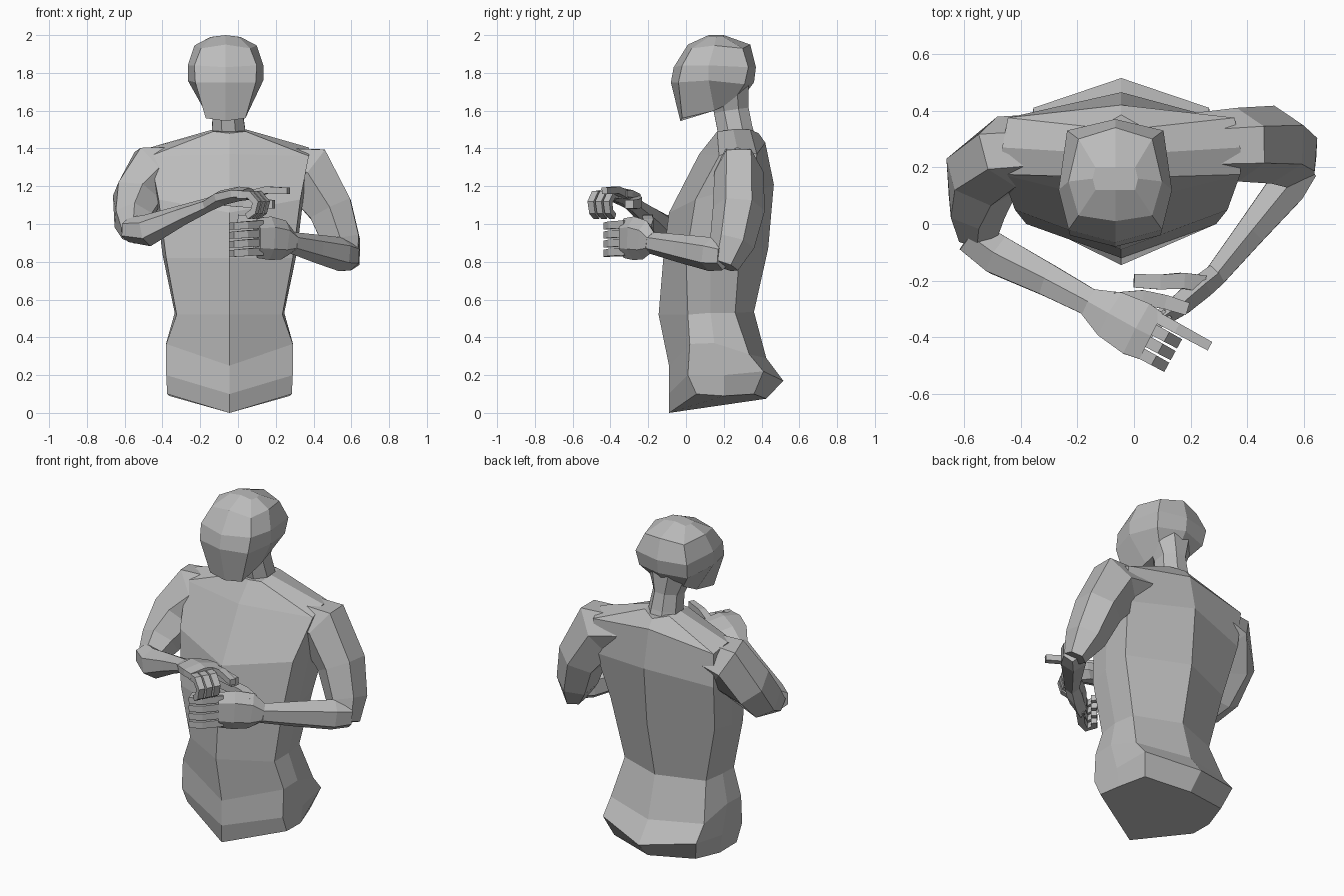
import bpy
import bmesh
from math import cos, sin, pi
from mathutils import Vector

default = bpy.data.objects.get("Cube")
if default:
    bpy.data.objects.remove(default, do_unlink=True)

clay = bpy.data.materials.new("plain grey")
clay.use_nodes = True
grey = (0.5, 0.5, 0.5, 1)
clay.diffuse_color = grey
clay.node_tree.nodes["Principled BSDF"].inputs["Base Color"].default_value = grey


def loft(name, rings):
    """Bridge rings that have equal point counts, and close both ends."""
    bm = bmesh.new()
    loops = [[bm.verts.new(point) for point in ring] for ring in rings]
    count = len(loops[0])
    for low, high in zip(loops, loops[1:]):
        for i in range(count):
            j = (i + 1) % count
            bm.faces.new((low[i], low[j], high[j], high[i]))
    bm.faces.new(loops[0][::-1])
    bm.faces.new(loops[-1])
    bmesh.ops.recalc_face_normals(bm, faces=bm.faces)
    mesh = bpy.data.meshes.new(name)
    bm.to_mesh(mesh)
    bm.free()
    mesh.materials.append(clay)
    obj = bpy.data.objects.new(name, mesh)
    bpy.context.collection.objects.link(obj)
    return obj


def mirrored_ring(centre, front, corner, side, rear, back):
    """Eight-point section: front and back points plus three mirrored pairs."""
    half = [corner, side, rear]
    left = [(centre + x, y, z) for x, y, z in half]
    right = [(centre - x, y, z) for x, y, z in reversed(half)]
    return [(centre, *front), *left, (centre, *back), *right]


def tube(name, path, up=(0, 0, 1), sides=6):
    """Sweep a polygon along points given as x, y, z, half width, half height."""
    centres = [Vector(p[:3]) for p in path]
    rings = []
    for i, (x, y, z, width, height) in enumerate(path):
        before = centres[max(i - 1, 0)]
        after = centres[min(i + 1, len(path) - 1)]
        along = (after - before).normalized()
        across = along.cross(Vector(up)).normalized()
        lift = across.cross(along)
        angles = [(k + 0.5) * 2 * pi / sides for k in range(sides)]
        rings.append([centres[i] + across * width * cos(a) + lift * height * sin(a)
                      for a in angles])
    return loft(name, rings)


def finger(name, base, steps, up, radius=0.029):
    """Square finger through a base point and relative joint positions."""
    points = [Vector(base) + Vector(s) for s in steps]
    taper = radius * 0.25 / len(points)
    path = [(*p, radius - taper * i, radius - taper * i) for i, p in enumerate(points)]
    return tube(name, path, up, sides=4)


# Torso: sections from hips to neck base
torso_sections = [
    ((-.09, 0), (.33, .055, .1), (.32, .2, .09), (.27, .36, .1), (.425, .075)),
    ((-.09, .1), (.335, .01, .2), (.335, .2, .2), (.31, .41, .22), (.515, .17)),
    ((-.09, .25), (.335, .02, .365), (.335, .15, .37), (.31, .335, .31), (.425, .29)),
    ((-.145, .52), (.28, .01, .52), (.29, .13, .53), (.27, .26, .53), (.36, .535)),
    ((-.12, .82), (.335, 0, .82), (.355, .13, .84), (.345, .285, .87), (.435, .87)),
    ((-.09, 1.06), (.375, .05, 1.13), (.395, .19, 1.17), (.39, .36, 1.16), (.465, 1.21)),
    ((.07, 1.37), (.42, .175, 1.36), (.42, .27, 1.405), (.4, .375, 1.37), (.42, 1.43)),
    ((.165, 1.48), (.085, .165, 1.49), (.09, .25, 1.5), (.08, .34, 1.5), (.385, 1.48)),
]
loft("torso", [mirrored_ring(-.045, *s) for s in torso_sections])

# Neck, flaring into the skull
tube("neck", [(-.05, .275, 1.42, .1, .11), (-.05, .26, 1.5, .095, .1),
              (-.055, .24, 1.6, .085, .1), (-.06, .225, 1.72, .135, .115)],
     up=(0, 1, 0), sides=8)

# Head: sections from jaw to crown
head_sections = [
    ((-.03, 1.545), (.105, -.02, 1.56), (.11, .15, 1.6), (.09, .25, 1.65), (.3, 1.67)),
    ((-.08, 1.75), (.16, -.04, 1.75), (.2, .12, 1.76), (.16, .31, 1.74), (.36, 1.75)),
    ((-.065, 1.83), (.165, -.02, 1.84), (.2, .12, 1.84), (.17, .33, 1.83), (.37, 1.83)),
    ((.01, 1.95), (.13, .03, 1.93), (.165, .15, 1.945), (.13, .3, 1.93), (.34, 1.95)),
    ((.12, 2), (.07, .12, 1.99), (.08, .16, 1.99), (.07, .2, 1.99), (.2, 2)),
]
loft("head", [mirrored_ring(-.066, *s) for s in head_sections])

# Right arm, reaching forward and across
tube("right_upper_arm", [
    (-.29, .27, 1.31, .11, .12), (-.45, .255, 1.275, .165, .13),
    (-.535, .175, 1.14, .14, .135), (-.555, .06, 1.02, .11, .12),
    (-.55, -.045, .955, .075, .07)], up=(0, 1, 0))
tube("right_forearm", [
    (-.58, -.04, .97, .07, .065), (-.48, -.11, .965, .08, .085),
    (-.3, -.2, 1.045, .065, .055), (-.15, -.28, 1.105, .055, .036)])

# Right hand, palm down with curled fingers and pointing index
tube("right_palm", [
    (-.16, -.275, 1.1, .055, .036), (-.08, -.32, 1.14, .1, .04),
    (.01, -.37, 1.16, .115, .038), (.06, -.395, 1.16, .105, .032)])
ahead = Vector((.88, -.48, 0))
spread = Vector((.48, .88, 0))
knuckles = Vector((.05, -.39, 1.155))
curl = [ahead * f + Vector((0, 0, h))
        for f, h in ((-.02, 0), (.055, 0), (.095, -.04), (.08, -.09), (.04, -.115))]
for i, name in enumerate(("little", "ring", "middle")):
    finger("right_" + name + "_finger", knuckles + spread * (.047 * i - .07), curl, spread)
finger("right_index_finger", knuckles + spread * .068,
       [ahead * -.02, ahead * .08 + Vector((0, 0, .025)), ahead * .21 + Vector((0, 0, .02))],
       spread)
finger("right_thumb", (-.07, -.27, 1.125),
       [(0, 0, 0), (.1, .01, -.01), (.18, -.005, -.02), (.26, -.03, -.02)], (0, 0, 1), .04)

# Left arm, hanging lower with the forearm folded forward
tube("left_upper_arm", [
    (.2, .27, 1.31, .11, .12), (.365, .28, 1.275, .175, .13), (.49, .28, 1.08, .135, .138),
    (.55, .245, .9, .112, .12), (.59, .2, .78, .06, .08)], up=(0, 1, 0))
tube("left_forearm", [
    (.605, .2, .83, .055, .075), (.54, .13, .84, .078, .09),
    (.41, -.03, .87, .06, .075), (.285, -.185, .9, .045, .058)])

# Left hand, palm upright with stacked curled fingers
tube("left_palm", [
    (.29, -.18, .9, .045, .058), (.24, -.22, .915, .05, .105),
    (.17, -.28, .925, .046, .115), (.1, -.33, .925, .036, .105)])
bend = [(.02, .015, 0), (-.06, -.065, -.005), (-.115, -.09, -.01), (-.13, -.04, -.01),
        (-.1, -.01, -.01)]
for i, name in enumerate(("little", "ring", "middle", "index")):
    finger("left_" + name + "_finger", (.1, -.33, .855 + .048 * i), bend, (0, 0, 1))
finger("left_thumb", (.24, -.21, .97),
       [(0, 0, 0), (-.07, .01, .03), (-.15, .005, .05), (-.24, .01, .055)], (0, 0, 1), .042)
